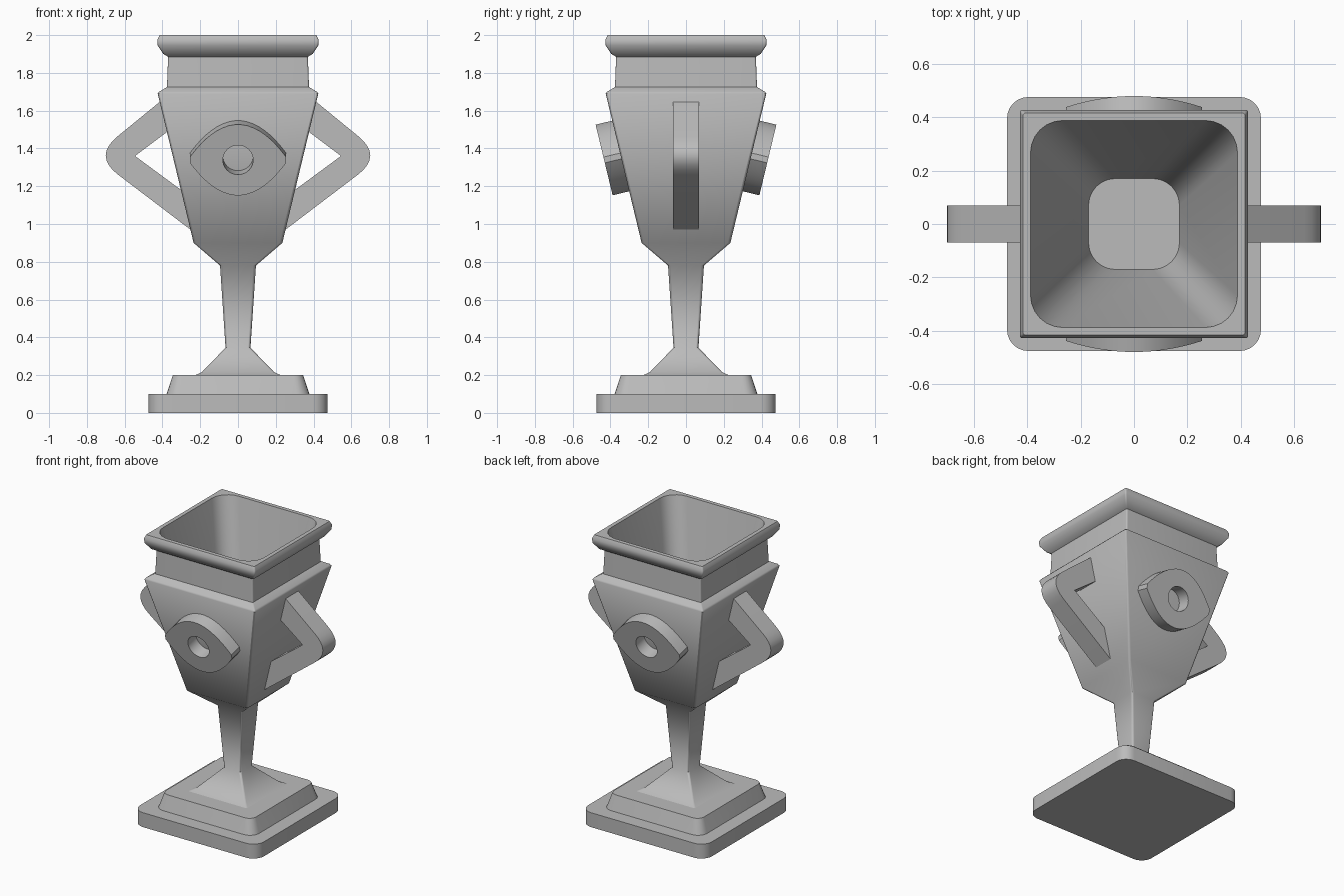
import bpy, bmesh, math
from mathutils import Matrix, Vector

cube = bpy.data.objects.get("Cube")
if cube:
    bpy.data.objects.remove(cube, do_unlink=True)

grey = bpy.data.materials.new("plain grey")
grey.use_nodes = True
GREY = (0.5, 0.5, 0.5, 1)
grey.diffuse_color = GREY
grey.node_tree.nodes["Principled BSDF"].inputs["Base Color"].default_value = GREY


def finish(name, bm, angle=35):
    """Turn a bmesh into a named, shaded object."""
    bmesh.ops.recalc_face_normals(bm, faces=bm.faces)
    mesh = bpy.data.meshes.new(name)
    bm.to_mesh(mesh)
    bm.free()
    mesh.materials.append(grey)
    obj = bpy.data.objects.new(name, mesh)
    bpy.context.collection.objects.link(obj)
    bpy.ops.object.select_all(action='DESELECT')
    obj.select_set(True)
    bpy.context.view_layer.objects.active = obj
    bpy.ops.object.shade_smooth_by_angle(angle=math.radians(angle))
    return obj


def bridge(bm, a, b):
    for i in range(len(a)):
        j = (i + 1) % len(a)
        bm.faces.new((a[i], a[j], b[j], b[i]))


def rounded_square(bm, half, z, radius, steps=6):
    ring = []
    for corner in range(4):
        mid = math.radians(45 + 90 * corner)
        cx = math.copysign(half - radius, math.cos(mid))
        cy = math.copysign(half - radius, math.sin(mid))
        for s in range(steps + 1):
            a = math.radians(90 * (corner + s / steps))
            ring.append(bm.verts.new((cx + radius * math.cos(a),
                                      cy + radius * math.sin(a), z)))
    return ring


def loft(name, sections, angle=35):
    """Stack rounded squares (half width, height, corner radius) and cap."""
    bm = bmesh.new()
    rings = [rounded_square(bm, *s) for s in sections]
    for a, b in zip(rings, rings[1:]):
        bridge(bm, a, b)
    bm.faces.new(rings[0])
    bm.faces.new(rings[-1])
    return finish(name, bm, angle)


# Stepped base
loft("base_slab", [(0.475, 0, 0.08), (0.475, 0.1, 0.08)])
loft("base_step", [(0.378, 0.1, 0.07), (0.345, 0.2, 0.05)])

# Stem, bowl, neck and rim outside, then the hollow inside
loft("cup", [
    (0.225, 0.2, 0.01), (0.19, 0.217, 0.01), (0.066, 0.345, 0.015),
    (0.095, 0.78, 0.015), (0.235, 0.9, 0.015), (0.425, 1.69, 0.01),
    (0.418, 1.7, 0.01), (0.376, 1.725, 0.01), (0.37, 1.885, 0.01),
    (0.395, 1.9, 0.01), (0.425, 1.945, 0.01), (0.427, 1.975, 0.01),
    (0.415, 2.0, 0.01), (0.387, 2.0, 0.12), (0.17, 0.95, 0.1),
], angle=52)


def arc_corner(prev, point, nxt, cut, steps=8):
    """Round one corner of an outline with a quadratic curve."""
    p = Vector(point)
    a = p + (Vector(prev) - p).normalized() * cut
    b = p + (Vector(nxt) - p).normalized() * cut
    return [a * (1 - t) ** 2 + p * 2 * t * (1 - t) + b * t * t
            for t in (i / steps for i in range(steps + 1))]


# Angular side handles
upper, tip, lower = (0.41, 1.65), (0.765, 1.36), (0.245, 0.965)
outline = ([Vector(upper)] + arc_corner(upper, tip, lower, 0.165)
           + [Vector(lower), Vector((0.24, 1.135)),
              Vector((0.545, 1.36)), Vector((0.345, 1.51))])
for name, side in (("left_handle", 1), ("right_handle", -1)):
    bm = bmesh.new()
    front, back = [[bm.verts.new((side * p.x, y, p.y)) for p in outline]
                   for y in (-0.07, 0.07)]
    bridge(bm, front, back)
    bm.faces.new(front)
    bm.faces.new(back)
    finish(name, bm)

# Pierced lens plates lying on the sloping front and back faces
N = 48
tilt = math.atan2(0.19, 0.79)
for name, turn in (("front_lens", 0), ("back_lens", math.pi)):
    bm = bmesh.new()
    loops = []
    for depth in (-0.09, 0.015):
        lens, hole = [], []
        for i in range(N):
            a = 2 * math.pi * (i + 0.5) / N
            c, s = math.cos(a), math.sin(a)
            height = 0.015 + 0.178 * (1 - c * c)
            lens.append(bm.verts.new((0.255 * c, depth,
                                      math.copysign(height, s))))
            hole.append(bm.verts.new((0.08 * c, depth, 0.08 * s)))
        bridge(bm, lens, hole)
        loops.append((lens, hole))
    bridge(bm, loops[0][0], loops[1][0])
    bridge(bm, loops[0][1], loops[1][1])
    place = (Matrix.Rotation(turn, 4, 'Z')
             @ Matrix.Translation((0, -0.346, 1.36))
             @ Matrix.Rotation(tilt, 4, 'X'))
    bmesh.ops.transform(bm, matrix=place, verts=bm.verts)
    finish(name, bm)
